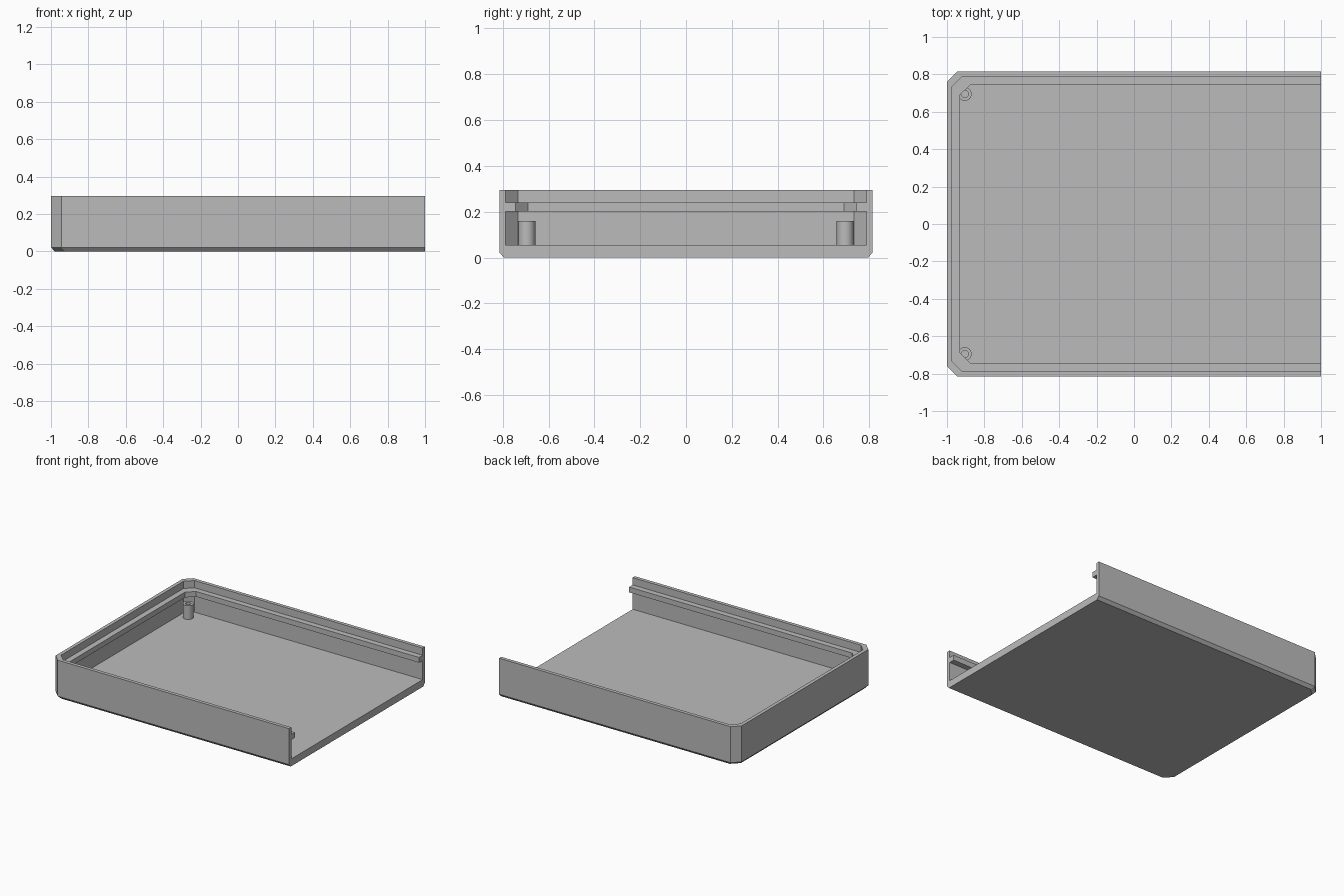
import bpy, bmesh, math

cube = bpy.data.objects.get("Cube")
if cube:
    bpy.data.objects.remove(cube)

HALF_X, HALF_Y, CORNER = 1.0, 0.815, 0.055
HEIGHT, FLOOR, WALL, RAIL = 0.295, 0.055, 0.027, 0.07

grey = bpy.data.materials.new("plain grey")
grey.use_nodes = True
grey.diffuse_color = (0.5, 0.5, 0.5, 1)
grey.node_tree.nodes["Principled BSDF"].inputs["Base Color"].default_value = (0.5, 0.5, 0.5, 1)


def finish(bm, name):
    bmesh.ops.recalc_face_normals(bm, faces=bm.faces)
    mesh = bpy.data.meshes.new(name)
    bm.to_mesh(mesh)
    bm.free()
    mesh.materials.append(grey)
    obj = bpy.data.objects.new(name, mesh)
    bpy.context.collection.objects.link(obj)
    return obj


def bridge(bm, a, b, closed):
    for i in range(len(a) if closed else len(a) - 1):
        j = (i + 1) % len(a)
        bm.faces.new((a[i], a[j], b[j], b[i]))


def tray_ring(bm, inset, z):
    """U-shaped path with cut corners, open at the left end."""
    x, y = -HALF_X + inset, HALF_Y - inset
    half = [(HALF_X, y), (x + CORNER, y), (x, y - CORNER)]
    path = half + [(px, -py) for px, py in reversed(half)]
    return [bm.verts.new((px, py, z)) for px, py in path]


# Tray: wall section with chamfered foot and inner rail, swept along the path
section = [(0.02, 0), (0, 0.022), (0, HEIGHT), (WALL, HEIGHT), (WALL, 0.24),
           (RAIL, 0.24), (RAIL, 0.2), (WALL, 0.2), (WALL, FLOOR)]
bm = bmesh.new()
rings = [tray_ring(bm, inset, z) for inset, z in section]
for lower, upper in zip(rings, rings[1:]):
    bridge(bm, lower, upper, False)
bm.faces.new(rings[0])      # underside
bm.faces.new(rings[-1])     # floor
bm.faces.new([r[0] for r in rings] + [r[-1] for r in reversed(rings)])  # open end
finish(bm, "tray")


# Hollow screw posts in the two closed corners
def screw_post(name, x, y, outer=0.037, bore=0.019, top=0.16, sides=32):
    bm = bmesh.new()
    loops = []
    for radius, z in [(outer, FLOOR), (outer, top), (bore, top), (bore, FLOOR + 0.002)]:
        angles = [math.tau * i / sides for i in range(sides)]
        loops.append([bm.verts.new((x + radius * math.cos(a), y + radius * math.sin(a), z))
                      for a in angles])
    for a, b in zip(loops, loops[1:]):
        bridge(bm, a, b, True)
    bm.faces.new(loops[0])
    bm.faces.new(loops[-1])
    obj = finish(bm, name)
    bpy.ops.object.select_all(action="DESELECT")
    obj.select_set(True)
    bpy.context.view_layer.objects.active = obj
    bpy.ops.object.shade_smooth_by_angle(angle=math.radians(30))


screw_post("front_screw_post", -0.905, -0.695)
screw_post("back_screw_post", -0.905, 0.695)
